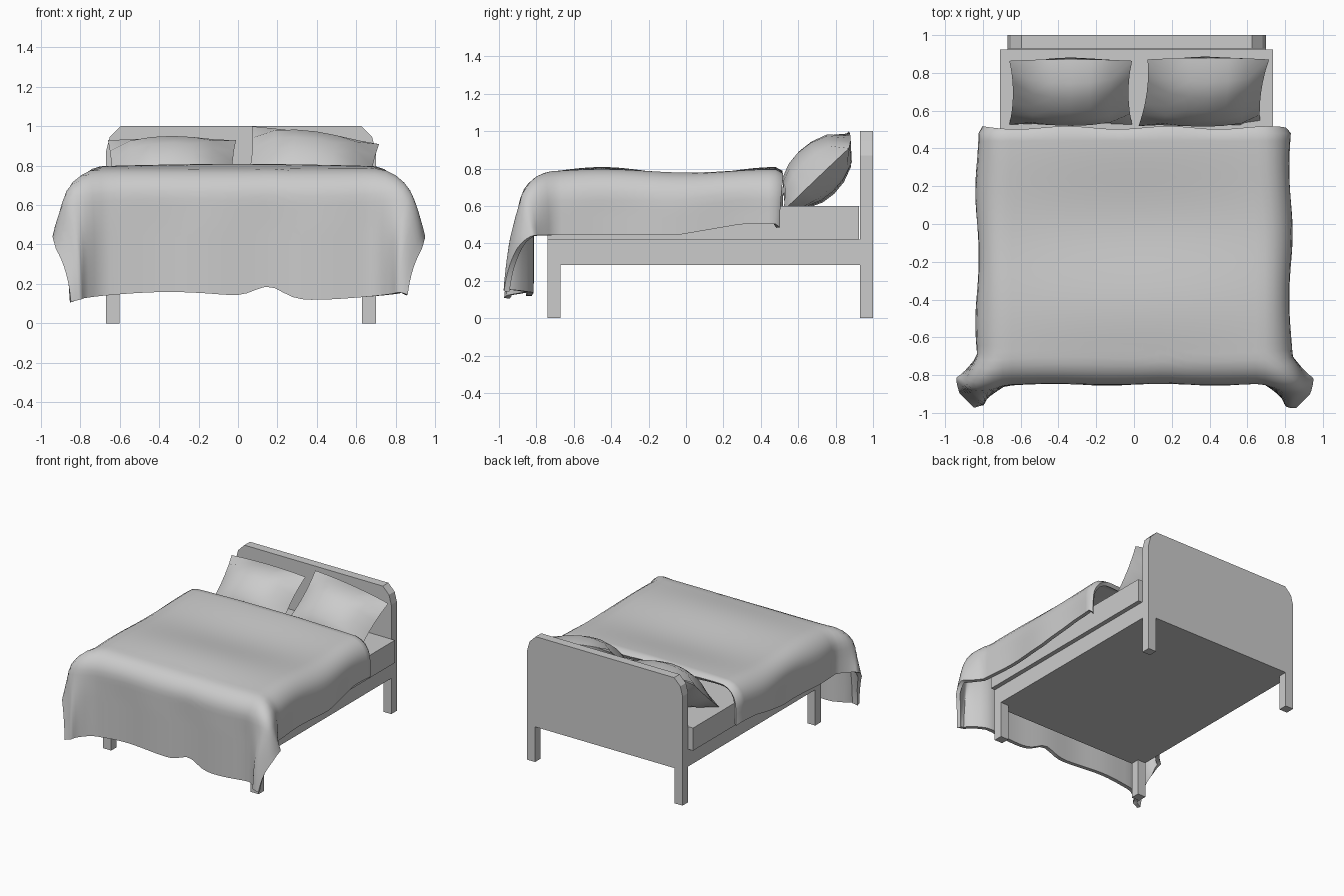
import bpy, bmesh, math
from mathutils import Vector, Matrix

if "Cube" in bpy.data.objects:
    bpy.data.objects.remove(bpy.data.objects["Cube"])


def finish(name, bm, smooth=None):
    me = bpy.data.meshes.new(name)
    bmesh.ops.recalc_face_normals(bm, faces=bm.faces)
    bm.to_mesh(me)
    bm.free()
    ob = bpy.data.objects.new(name, me)
    bpy.context.collection.objects.link(ob)
    if smooth:
        bpy.ops.object.select_all(action='DESELECT')
        ob.select_set(True)
        bpy.context.view_layer.objects.active = ob
        bpy.ops.object.shade_smooth_by_angle(angle=math.radians(smooth))
    return ob


def box(name, lo, hi):
    lo, hi = Vector(lo), Vector(hi)
    bm = bmesh.new()
    bmesh.ops.create_cube(bm, size=1)
    for v in bm.verts:
        v.co = (lo + hi) / 2 + v.co * (hi - lo)
    return finish(name, bm)


# Headboard with chamfered top corners and two legs, extruded in y
CX = 0.015
half = [(0.615, 0.28), (0.615, 0), (0.685, 0), (0.685, 0.87), (0.665, 0.945), (0.61, 1.0)]
profile = half + [(-x, z) for x, z in reversed(half)]
bm = bmesh.new()
face = bm.faces.new([bm.verts.new((CX + x, 0.93, z)) for x, z in profile])
ext = bmesh.ops.extrude_face_region(bm, geom=[face], use_keep_orig=True)
for v in ext['geom']:
    if isinstance(v, bmesh.types.BMVert):
        v.co.y = 1.0
finish("headboard", bm)

# Frame, mattress and front legs
box("frame", (-0.67, -0.74, 0.285), (0.70, 0.93, 0.42))
box("mattress", (-0.71, -0.74, 0.42), (0.735, 0.925, 0.60))
for side, x in (("left", -0.67), ("right", 0.63)):
    box("front_leg_" + side, (x, -0.74, 0), (x + 0.07, -0.67, 0.29))


# Pillows: low-poly cushions pinched at the corners and leaning back
def pillow(name, loc, hx, hy, roll):
    bm = bmesh.new()
    n = 6
    m = (Matrix.Translation(loc) @ Matrix.Rotation(roll, 4, 'Y')
         @ Matrix.Rotation(math.radians(44), 4, 'X'))
    for s in (1, -1):
        g = [[None] * (n + 1) for _ in range(n + 1)]
        for i in range(n + 1):
            for j in range(n + 1):
                u, w = 2 * i / n - 1, 2 * j / n - 1
                h = s * 0.14 * ((1 - u * u) * (1 - w * w)) ** 0.6
                x = u * hx * (1 - 0.06 * (1 - w * w))
                y = w * hy * (1 + 0.05 * (1 - u * u) * (1 if w > 0 else -1))
                g[i][j] = bm.verts.new(m @ Vector((x, y, h)))
        for i in range(n):
            for j in range(n):
                bm.faces.new((g[i][j], g[i + 1][j], g[i + 1][j + 1], g[i][j + 1]))
    bmesh.ops.remove_doubles(bm, verts=bm.verts, dist=1e-4)
    finish(name, bm, 60)


pillow("pillow_left", (-0.335, 0.695, 0.765), 0.325, 0.235, 0.0)
pillow("pillow_right", (0.37, 0.695, 0.785), 0.325, 0.245, math.radians(8))

# Blanket: a sheet bent over three edges, with loose flaps at the front corners
R, HX, YF, TOP = 0.15, 0.68, -0.70, 0.788


def bend(a):
    """Outward and downward travel for a cloth length a past the edge."""
    t = min(a / R, math.pi / 2)
    return R * math.sin(t), R * (1 - math.cos(t)) + max(0, a - R * math.pi / 2)


def cloth(s, t):
    """s: -1..1 across the bed, t: 0 (head) .. 1 (front hem)."""
    sg = 1 if s > 0 else -1
    back = 0.48
    b_len = 0.735 + 0.02 * math.sin(5 * s) - 0.06 * math.exp(-((s - 0.14) / 0.09) ** 2)
    d = t * (back - YF + b_len)
    b = max(0, d - (back - YF))
    y0 = max(YF, back - d)
    side = 0.37 + 0.06 * min(1, max(0, (0.3 - y0) / 0.35))
    x = s * (HX + side)
    a = max(0, abs(x) - HX)
    ox, dx = bend(a)
    oy, dy = bend(b)
    m = min(a, b)
    drop = (dx ** 4 + dy ** 4) ** 0.25
    # where both overhangs meet, flare out and round the fold into a loose flap
    turn = 0.25 * math.tanh((a - b) / 0.25) * min(1, m / 0.22)
    px = min(abs(x), HX) + ox + 0.22 * m + 0.36 * turn
    py = y0 - oy - 0.11 * m + 0.36 * turn
    # soft wrinkles on the hanging parts and a gentle puff on top
    px += 0.010 * math.sin(9 * y0 + 1 + sg) * min(1, dx / 0.2)
    py += 0.006 * math.sin(11 * x) * min(1, dy / 0.3)
    puff = 0.02 * math.cos((y0 + 0.45) * 2 * math.pi / 0.93)
    z = TOP - drop + puff * math.cos(1.6 * px) * (1 - min(1, drop / 0.2))
    return Vector((sg * px, py, z))


NS, NT = 48, 48
bm = bmesh.new()
rows = [[bm.verts.new(cloth(2 * i / NS - 1, j / NT)) for i in range(NS + 1)]
        for j in range(NT + 1)]
# turned-in lip at the head end
lip = []
for i, v in enumerate(rows[0]):
    p = v.co
    lip.append(bm.verts.new((p.x * 0.975, p.y + 0.03 + 0.008 * math.sin(i * 0.5), p.z - 0.02)))
rows.insert(0, lip)
for r0, r1 in zip(rows, rows[1:]):
    for i in range(NS):
        bm.faces.new((r0[i], r1[i], r1[i + 1], r0[i + 1]))
blanket = finish("blanket", bm)
# make the sheet face outward before thickening it inward
if sum(p.normal.z for p in blanket.data.polygons) < 0:
    blanket.data.flip_normals()
mod = blanket.modifiers.new("thickness", 'SOLIDIFY')
mod.thickness = 0.03
mod.offset = -1
bpy.ops.object.select_all(action='DESELECT')
blanket.select_set(True)
bpy.context.view_layer.objects.active = blanket
bpy.ops.object.modifier_apply(modifier="thickness")
bpy.ops.object.shade_smooth_by_angle(angle=math.radians(50))
